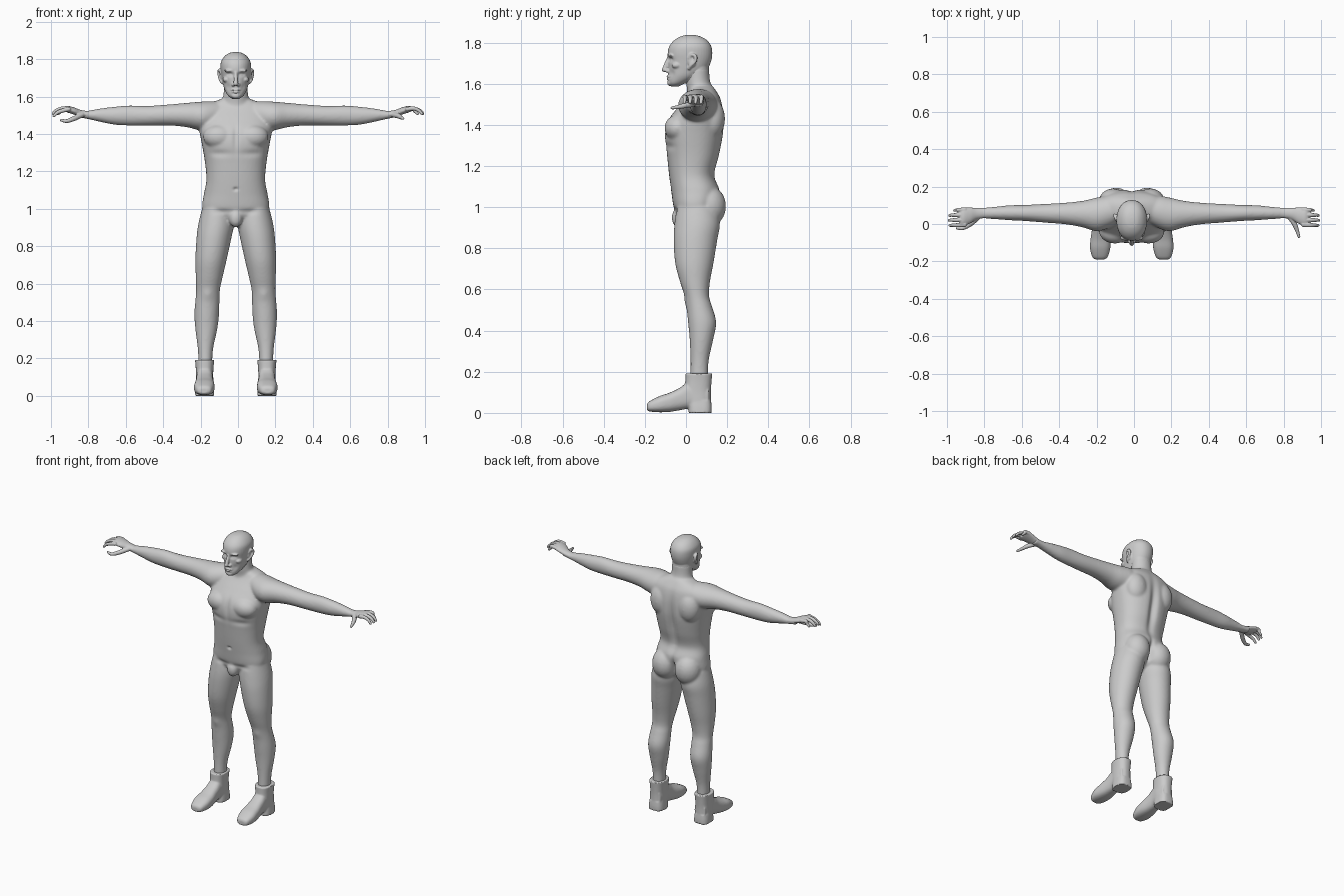
import bpy, bmesh, math
from mathutils import Vector

CX = -0.012          # the body midline sits slightly left of the arm-span centre
SIDES = (-1, 1)

skin = bpy.data.materials.new("plain grey")
skin.diffuse_color = (0.6, 0.6, 0.6, 1)


def spline(rows, steps):
    """Catmull-Rom interpolation of equal-length tuples."""
    out = []
    for i in range(len(rows) - 1):
        p = [rows[max(0, min(len(rows) - 1, i + k))] for k in (-1, 0, 1, 2)]
        for s in range(steps):
            t = s / steps
            out.append([b + 0.5 * t * (c - a + t * (2 * a - 5 * b + 4 * c - d + t * (3 * (b - c) + d - a)))
                        for a, b, c, d in zip(*p)])
    return out + [list(rows[-1])]


def loft(bm, rows, axis, side=1, cx=CX, power=2.0, n=40):
    """Rows are (t, u0, u1, v0, v1): extents of a superellipse ring at t along the axis."""
    rings = []
    for t, u0, u1, v0, v1 in spline(rows, 5):
        ring = []
        for k in range(n):
            a = 2 * math.pi * k / n
            c, s = math.cos(a), math.sin(a)
            u = (u0 + u1) / 2 + (u1 - u0) / 2 * math.copysign(abs(c) ** (2 / power), c)
            v = (v0 + v1) / 2 + (v1 - v0) / 2 * math.copysign(abs(s) ** (2 / power), s)
            x, y, z = ((t, u, v), (u, t, v), (u, v, t))[axis]
            ring.append(bm.verts.new((x * side + cx, y, z)))
        rings.append(ring)
    for a, b in zip(rings, rings[1:]):
        for k in range(n):
            bm.faces.new((a[k], a[(k + 1) % n], b[(k + 1) % n], b[k]))
    bm.faces.new(rings[0])
    bm.faces.new(rings[-1])


def blob(bm, c, r, side=1, cx=CX, sub=3):
    new = bmesh.ops.create_icosphere(bm, subdivisions=sub, radius=1)["verts"]
    for v in new:
        v.co = Vector(((c[0] + v.co.x * r[0]) * side + cx, c[1] + v.co.y * r[1], c[2] + v.co.z * r[2]))


def chain(bm, pts, side=1, cx=CX):
    """Rounded tube: pts are (x, y, z, radius)."""
    for x, y, z, r in spline(pts, 7):
        blob(bm, (x, y, z), (r, r, r), side, cx, 2)


def finish(name, bm, voxel, smooth, dents=()):
    """Fuse the pieces, relax the joins, then press or pull soft spots: (centre, radii, offset)."""
    bmesh.ops.recalc_face_normals(bm, faces=bm.faces)
    me = bpy.data.meshes.new(name)
    bm.to_mesh(me)
    bm.free()
    ob = bpy.data.objects.new(name, me)
    bpy.context.collection.objects.link(ob)
    m = ob.modifiers.new("fuse", "REMESH")
    m.mode, m.voxel_size = "VOXEL", voxel
    m = ob.modifiers.new("relax", "SMOOTH")
    m.factor, m.iterations = 0.5, smooth
    bpy.context.view_layer.objects.active = ob
    ob.select_set(True)
    for m in list(ob.modifiers):
        bpy.ops.object.modifier_apply(modifier=m.name)
    for v in ob.data.vertices:
        for c, r, off in dents:
            for side in ((1,) if c[0] == 0 else SIDES):
                d = sum(((p - q) / w) ** 2 for p, q, w in
                        zip(v.co, (c[0] * side + CX, c[1], c[2]), r))
                if d < 6:
                    v.co += Vector((off[0] * side, off[1], off[2])) * math.exp(-d)
    ob.data.materials.clear()
    ob.data.materials.append(skin)
    for p in ob.data.polygons:
        p.use_smooth = True
        p.material_index = 0
    ob.select_set(False)
    return ob


# ---- body: torso, neck, arms and legs fused together
bm = bmesh.new()
torso = [(0.905, .04, -.01, .07), (0.95, .13, -.04, .13), (1.0, .178, -.06, .15), (1.08, .17, -.072, .165),
         (1.155, .157, -.082, .14), (1.25, .165, -.092, .163), (1.35, .182, -.103, .182),
         (1.42, .195, -.088, .185), (1.48, .195, -.045, .18), (1.53, .18, -.005, .168),
         (1.562, .14, .015, .15), (1.59, .07, .02, .13)]
loft(bm, [(z, -w, w, a, b) for z, w, a, b in torso], 2, power=2.3)
neck = [(1.5, .1, .0, .155), (1.56, .08, .006, .14), (1.61, .066, .0, .118), (1.68, .063, 0, .112)]
loft(bm, [(z, -w, w, a, b) for z, w, a, b in neck], 2)
arm = [(.06, .02, .14, 1.46, 1.572), (.14, -.025, .15, 1.42, 1.575), (.20, -.038, .14, 1.42, 1.572),
       (.27, -.018, .124, 1.436, 1.566), (.36, -.002, .114, 1.445, 1.558), (.48, .008, .107, 1.445, 1.55),
       (.58, .016, .102, 1.445, 1.552), (.66, .02, .1, 1.45, 1.545), (.74, .026, .092, 1.466, 1.535),
       (.81, .03, .087, 1.482, 1.523), (.86, .03, .087, 1.49, 1.53)]
leg = [(1.0, .02, .18, -.045, .15), (.92, .01, .2, -.056, .165), (.84, .024, .21, -.06, .152),
       (.73, .048, .216, -.053, .134), (.64, .069, .214, -.03, .117), (.57, .084, .212, -.007, .112),
       (.52, .087, .215, .002, .126), (.44, .089, .221, .01, .147), (.355, .099, .216, .018, .132),
       (.25, .121, .203, .022, .11), (.15, .127, .198, .02, .107)]
for s in SIDES:
    loft(bm, arm, 0, s, -.004)
    loft(bm, leg, 2, s)
    blob(bm, (.083, .11, 1.005), (.084, .085, .1), s)      # buttock
    blob(bm, (.10, .125, 1.43), (.075, .065, .1), s)       # shoulder blade
    blob(bm, (.09, -.04, 1.385), (.085, .065, .065), s)    # chest
blob(bm, (0, -.036, .95), (.036, .034, .05))               # groin
finish("body", bm, 0.007, 10, [
    ((0, .17, 1.3), (.025, .08, .16), (0, -.022, 0)),      # spine groove
    ((0, .19, .98), (.012, .07, .07), (0, -.04, 0)),       # cleft
    ((0, -.08, 1.105), (.011, .03, .008), (0, .012, 0)),   # navel
    ((0, -.1, 1.38), (.014, .04, .07), (0, .008, 0)),      # breastbone
    ((.1, -.09, 1.295), (.07, .04, .018), (0, .007, 0)),   # under the chest
    ((.07, -.07, .985), (.05, .04, .014), (0, .007, 0)),   # hip crease
    ((.15, -.01, .54), (.03, .03, .03), (0, -.006, 0)),    # kneecap
])

# ---- head with face and ears
bm = bmesh.new()
skull = [(1.587, .018, -.072, -.035), (1.603, .04, -.085, -.005), (1.635, .059, -.087, .06),
         (1.67, .069, -.086, .103), (1.71, .076, -.086, .122), (1.75, .081, -.089, .128),
         (1.785, .079, -.08, .122), (1.814, .061, -.055, .1), (1.832, .036, -.022, .066), (1.838, .012, .01, .034)]
loft(bm, [(z, -w, w, a, b) for z, w, a, b in skull], 2, power=2.15)
loft(bm, [(1.58, -.07, .07, .005, .13), (1.62, -.064, .064, .002, .115), (1.7, -.06, .06, .01, .11)], 2)
chain(bm, [(0, -.083, 1.728, .010), (0, -.094, 1.7, .011), (0, -.105, 1.669, .013)])   # nose
blob(bm, (0, -.078, 1.605), (.024, .013, .016))                                       # chin
blob(bm, (0, -.085, 1.635), (.026, .011, .006))                                       # upper lip
blob(bm, (0, -.084, 1.624), (.022, .011, .006))                                       # lower lip
for s in SIDES:
    blob(bm, (.014, -.089, 1.663), (.010, .013, .009), s)  # nostril
    blob(bm, (.032, -.073, 1.738), (.030, .016, .009), s)  # brow
    blob(bm, (.05, -.045, 1.69), (.02, .025, .016), s)     # cheekbone
    chain(bm, [(.074, .015, 1.675, .008), (.084, .025, 1.69, .008), (.089, .045, 1.71, .008),
               (.09, .046, 1.733, .009), (.086, .028, 1.742, .008), (.079, .016, 1.725, .007)], s)  # ear rim
    blob(bm, (.077, .028, 1.71), (.009, .02, .03), s)      # ear bowl
finish("head", bm, 0.004, 4, [
    ((.031, -.08, 1.718), (.018, .03, .010), (0, .014, 0)),    # eye socket
    ((.031, -.075, 1.716), (.010, .03, .006), (0, -.007, 0)),  # eyelid
    ((0, -.09, 1.6295), (.024, .02, .0025), (0, .006, 0)),     # mouth line
    ((.04, -.07, 1.65), (.014, .03, .018), (0, .006, 0)),      # cheek hollow
])

# ---- hands: palm, four fingers and a thumb
for s, label in zip(SIDES, ("right", "left")):
    bm = bmesh.new()
    loft(bm, [(.80, .031, .086, 1.484, 1.522), (.84, .026, .086, 1.492, 1.528), (.875, .004, .088, 1.503, 1.541),
              (.91, -.008, .088, 1.514, 1.55), (.93, -.004, .084, 1.522, 1.545)], 0, s, 0)
    for i, tip in enumerate((.992, .997, .994, .968)):
        y = -.004 + .027 * i
        curl = .012 if s < 0 and i == 0 else 0
        chain(bm, [(.905, y, 1.533, .0125), (.94, y - .002, 1.536 - curl, .0115),
                   (tip - .025, y - .002, 1.525 - curl, .010), (tip - .008, y - .004, 1.508 - curl, .008)], s, 0)
    if s > 0:
        thumb = [(.835, .035, 1.502, .015), (.858, .0, 1.496, .014), (.872, -.035, 1.488, .011), (.882, -.068, 1.483, .008)]
    else:
        thumb = [(.835, .035, 1.502, .015), (.875, .0, 1.483, .014), (.915, -.022, 1.469, .011), (.945, -.022, 1.474, .008)]
    chain(bm, thumb, s, 0)
    finish(label + "_hand", bm, 0.0035, 3)

# ---- ankle boots: foot, heel block and shaft
foot = [(-.19, .15, .192, .014, .04), (-.178, .13, .21, .007, .056), (-.13, .115, .223, .003, .081),
        (-.08, .114, .22, .005, .098), (-.03, .12, .213, .013, .122), (.01, .122, .21, .02, .15),
        (.06, .12, .21, .02, .15), (.11, .128, .205, .02, .14)]
for s, label in zip(SIDES, ("right", "left")):
    bm = bmesh.new()
    loft(bm, foot, 1, s, power=2.6)
    loft(bm, [(0, .116, .218, .012, .125), (.03, .118, .216, .012, .125), (.06, .122, .212, .012, .122)], 2, s, power=3)
    loft(bm, [(.03, .121, .213, .005, .122), (.1, .121, .212, -.008, .121), (.15, .119, .214, -.004, .124),
              (.192, .115, .218, -.003, .128)], 2, s, power=2.4)
    finish(label + "_boot", bm, 0.005, 3)
